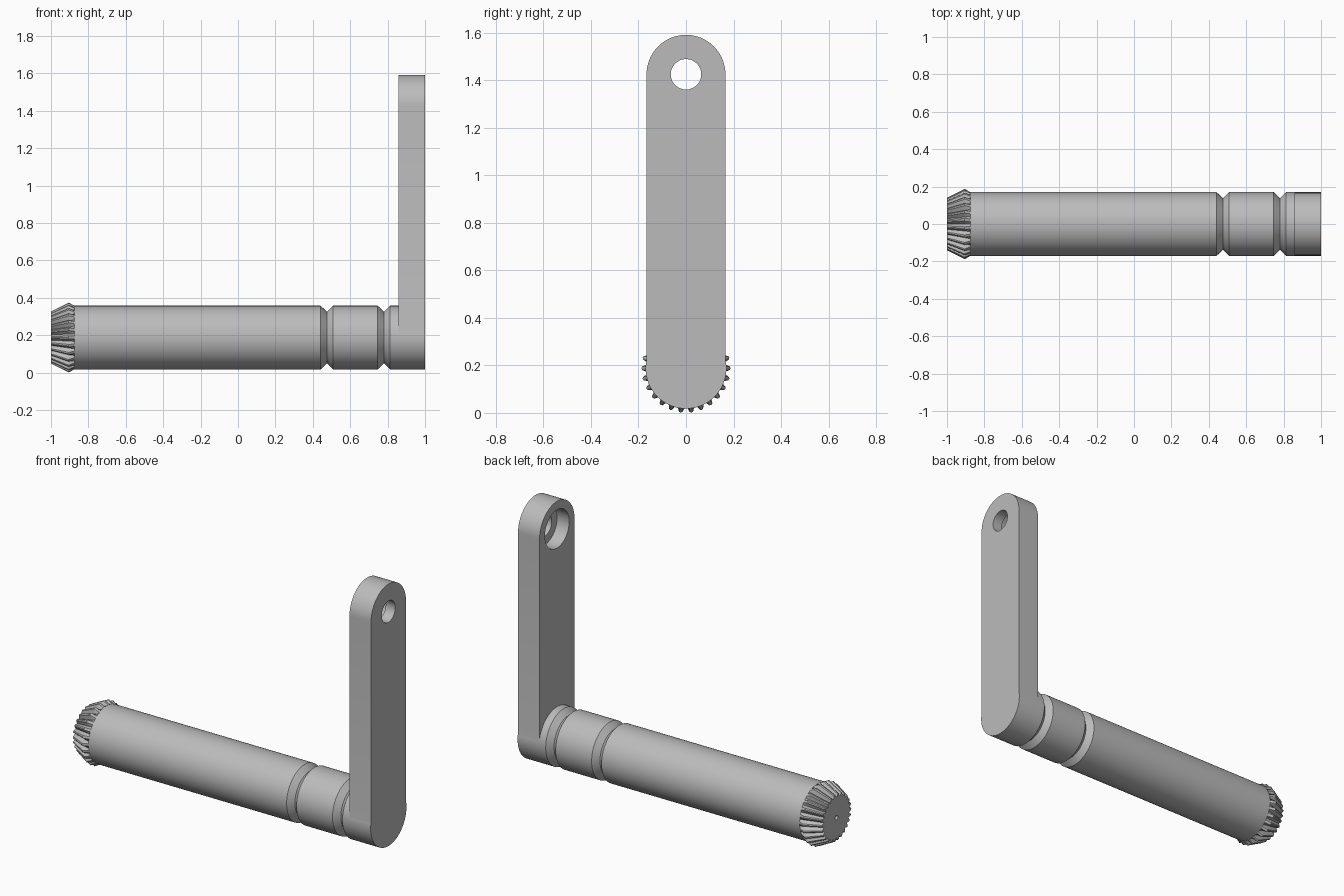
import bpy, bmesh, math
from mathutils import Vector

cube = bpy.data.objects.get("Cube")
if cube:
    bpy.data.objects.remove(cube, do_unlink=True)

AXIS_Z = 0.188      # height of the shaft centre line
SHAFT_R = 0.17
ARM_R = 0.166
HOLE_Z = 1.425
ARM_X = 0.857

steel = bpy.data.materials.new("grey steel")
steel.use_nodes = True
colour = (0.5, 0.5, 0.5, 1)
steel.diffuse_color = colour
steel.node_tree.nodes["Principled BSDF"].inputs["Base Color"].default_value = colour


def finish(name, bm, angle=30):
    bmesh.ops.recalc_face_normals(bm, faces=bm.faces)
    mesh = bpy.data.meshes.new(name)
    bm.to_mesh(mesh)
    bm.free()
    mesh.materials.append(steel)
    obj = bpy.data.objects.new(name, mesh)
    bpy.context.collection.objects.link(obj)
    bpy.ops.object.select_all(action='DESELECT')
    obj.select_set(True)
    bpy.context.view_layer.objects.active = obj
    bpy.ops.object.shade_smooth_by_angle(angle=math.radians(angle))
    return obj


def loft(name, stations, centre_z, shape, caps=(True, True), angle=30):
    """Rings along x; each station is (x, valley radius, crest radius)."""
    bm = bmesh.new()
    n = len(shape)
    rings = []
    for x, low, high in stations:
        ring = []
        for i, k in enumerate(shape):
            a = 2 * math.pi * i / n
            r = low + (high - low) * k
            ring.append(bm.verts.new((x, r * math.cos(a), centre_z + r * math.sin(a))))
        rings.append(ring)
    for a, b in zip(rings, rings[1:]):
        for i in range(n):
            j = (i + 1) % n
            bm.faces.new((a[i], a[j], b[j], b[i]))
    for ring, cap in zip((rings[0], rings[-1]), caps):
        if cap:
            bm.faces.new(ring)
    return finish(name, bm, angle)


# Shaft with two V grooves
profile = [(-0.874, SHAFT_R)]
for groove_x in (0.475, 0.78):
    profile += [(groove_x - 0.033, SHAFT_R), (groove_x, SHAFT_R - 0.032),
                (groove_x + 0.033, SHAFT_R)]
profile.append((ARM_X, SHAFT_R))
loft("shaft", [(x, r, r) for x, r in profile], AXIS_Z, [0] * 96, (False, False))

# Bevelled tooth ring with a small centre hole in its end face
tooth = [1, 0.9, 0.4, 0, 0.4, 0.9]
loft("bevel_gear", [(-0.95, 0.013, 0.013), (-1, 0.013, 0.013), (-1, 0.12, 0.14),
                    (-0.905, 0.157, 0.188), (-0.874, SHAFT_R, SHAFT_R)],
     AXIS_Z, tooth * 26, (True, False), 25)

# Crank arm: rounded outline extruded along x
bm = bmesh.new()
start = math.acos(ARM_R / SHAFT_R)
steps = 48
outline = []
for i in range(steps + 1):
    a = math.pi * i / steps
    outline.append((ARM_R * math.cos(a), HOLE_Z + ARM_R * math.sin(a)))
for i in range(steps + 1):
    a = math.pi - start + (math.pi + 2 * start) * i / steps
    outline.append((SHAFT_R * math.cos(a), AXIS_Z + SHAFT_R * math.sin(a)))
face = bm.faces.new([bm.verts.new((ARM_X, y, z)) for y, z in outline])
extruded = bmesh.ops.extrude_face_region(bm, geom=[face], use_keep_orig=True)
bmesh.ops.translate(bm, vec=Vector((1 - ARM_X, 0, 0)),
                    verts=[v for v in extruded["geom"] if isinstance(v, bmesh.types.BMVert)])
arm = finish("crank_arm", bm)

# Stepped hole through the arm, wider on the shaft side
cutter = loft("hole_cutter", [(ARM_X - 0.1, 0.115, 0.115), (ARM_X + 0.08, 0.115, 0.115),
                              (ARM_X + 0.08, 0.064, 0.064), (1.1, 0.064, 0.064)],
              HOLE_Z, [0] * 64)
cutter.hide_render = True
cut = arm.modifiers.new("stepped_hole", 'BOOLEAN')
cut.operation = 'DIFFERENCE'
cut.solver = 'EXACT'
cut.object = cutter
bpy.ops.object.select_all(action='DESELECT')
arm.select_set(True)
bpy.context.view_layer.objects.active = arm
bpy.ops.object.modifier_apply(modifier=cut.name)
bpy.data.objects.remove(cutter, do_unlink=True)
bpy.ops.object.shade_smooth_by_angle(angle=math.radians(30))
